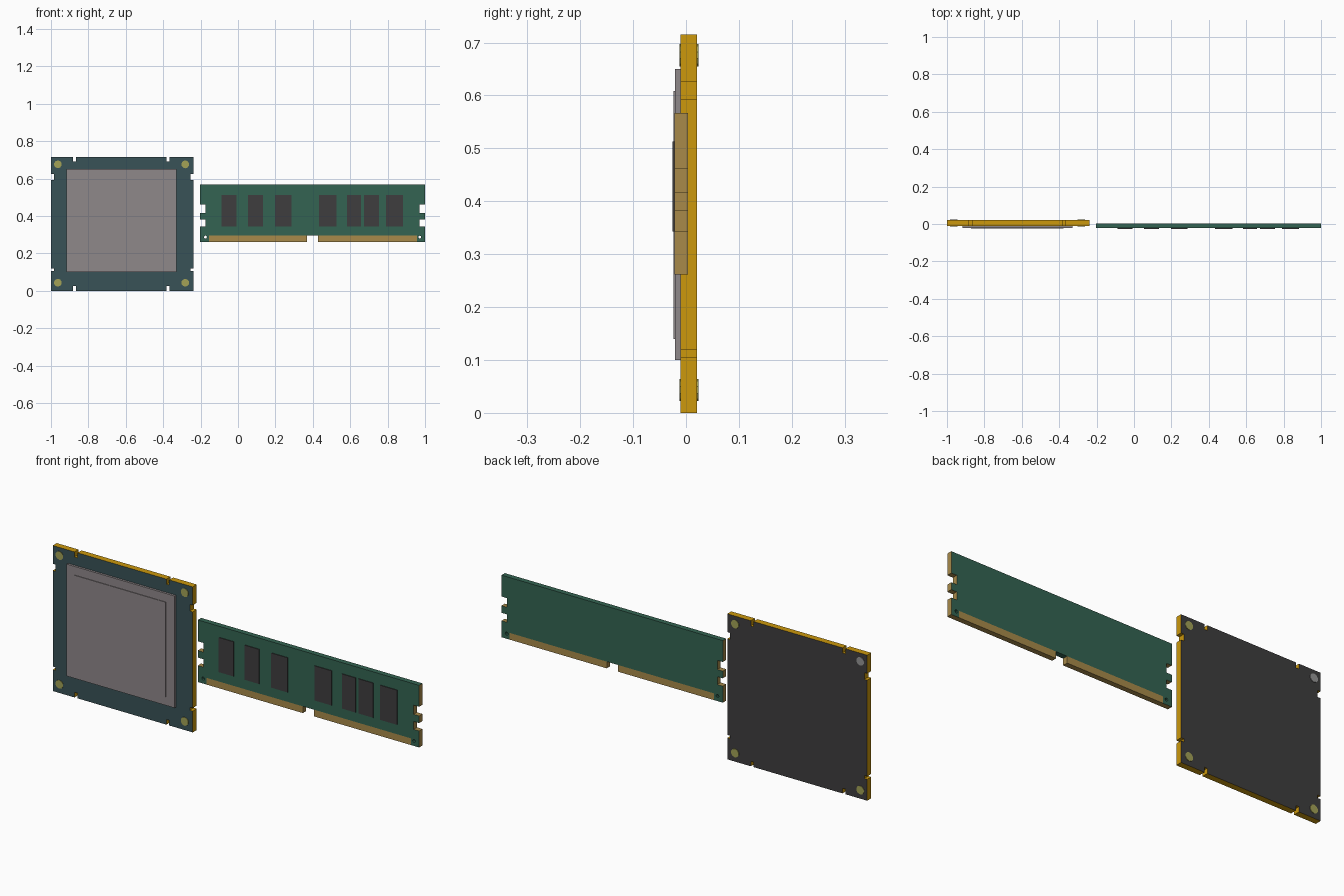
import bpy, bmesh
from math import pi
from mathutils import Matrix

cube = bpy.data.objects.get("Cube")
if cube:
    bpy.data.objects.remove(cube, do_unlink=True)


def material(name, rgb):
    """Flat material from 0-255 display values, stored as linear."""
    lin = [((c / 255 + 0.055) / 1.055) ** 2.4 for c in rgb]
    m = bpy.data.materials.new(name)
    m.use_nodes = True
    m.diffuse_color = (*lin, 1)
    bsdf = m.node_tree.nodes["Principled BSDF"]
    bsdf.inputs["Base Color"].default_value = (*lin, 1)
    bsdf.inputs["Roughness"].default_value = 0.7
    return m


TEAL = material("dark teal", (56, 82, 87))
GOLD = material("edge gold", (204, 152, 12))
CHARCOAL = material("charcoal", (62, 61, 62))
SILVER = material("warm grey metal", (143, 136, 138))
OLIVE = material("pale brass", (163, 162, 86))
PALE = material("light grey", (150, 150, 150))
GREEN = material("board green", (52, 100, 82))
BRONZE = material("contact bronze", (168, 138, 74))


def finish(name, bm, mats, rule=None):
    bmesh.ops.recalc_face_normals(bm, faces=bm.faces)
    bm.normal_update()
    if rule:
        for f in bm.faces:
            f.material_index = rule(f)
    me = bpy.data.meshes.new(name)
    bm.to_mesh(me)
    bm.free()
    for m in mats:
        me.materials.append(m)
    ob = bpy.data.objects.new(name, me)
    bpy.context.collection.objects.link(ob)
    return ob


def box(name, x, y, z, mat):
    bm = bmesh.new()
    bmesh.ops.create_cube(bm, size=1)
    for v in bm.verts:
        v.co = [(r[0] + r[1]) / 2 + c * (r[1] - r[0]) for r, c in zip((x, y, z), v.co)]
    return finish(name, bm, [mat])


def disc(name, x, z, y, radius, mat, sides=10):
    bm = bmesh.new()
    place = Matrix.Translation((x, sum(y) / 2, z)) @ Matrix.Rotation(pi / 2, 4, "X")
    bmesh.ops.create_cone(bm, cap_ends=True, segments=sides, radius1=radius,
                          radius2=radius, depth=y[1] - y[0], matrix=place)
    return finish(name, bm, [mat])


def notched_board(name, x, y, z, bottom, sides, top, mats, rule):
    """Rectangular plate whose edges carry notches given as (start, end, depth)."""
    pts = [(x[0], z[0])]
    for a, b, d in bottom:
        pts += [(a, z[0]), (a, z[0] + d), (b, z[0] + d), (b, z[0])]
    pts.append((x[1], z[0]))
    for a, b, d in sides:
        pts += [(x[1], a), (x[1] - d, a), (x[1] - d, b), (x[1], b)]
    pts.append((x[1], z[1]))
    for a, b, d in reversed(top):
        pts += [(b, z[1]), (b, z[1] - d), (a, z[1] - d), (a, z[1])]
    pts.append((x[0], z[1]))
    for a, b, d in reversed(sides):
        pts += [(x[0], b), (x[0] + d, b), (x[0] + d, a), (x[0], a)]
    bm = bmesh.new()
    face = bm.faces.new([bm.verts.new((px, y[0], pz)) for px, pz in pts])
    side = bmesh.ops.extrude_face_region(bm, geom=[face])
    moved = [g for g in side["geom"] if isinstance(g, bmesh.types.BMVert)]
    bmesh.ops.translate(bm, verts=moved, vec=(0, y[1] - y[0], 0))
    return finish(name, bm, mats, rule)


# Processor board: teal front, charcoal back, gold rim
slots = [(-0.882, -0.865, 0.025), (-0.382, -0.367, 0.025)]
notched_board("processor_board", (-1, -0.239), (-0.01, 0.021), (0, 0.715),
              slots, [(0.105, 0.12, 0.016), (0.592, 0.625, 0.016)], slots,
              [TEAL, GOLD, CHARCOAL],
              lambda f: 0 if f.normal.y < -0.5 else 2 if f.normal.y > 0.5 else 1)

# Stepped heat spreader
box("heat_spreader", (-0.917, -0.33), (-0.021, -0.01), (0.1, 0.65), SILVER)
box("heat_spreader_step", (-0.872, -0.378), (-0.024, -0.021), (0.14, 0.608), SILVER)

# Corner studs on both faces
for px, side in ((-0.963, "right"), (-0.282, "left")):
    for pz, level in ((0.043, "lower"), (0.676, "upper")):
        back = PALE if (side, level) == ("right", "upper") else OLIVE
        disc(f"front_stud_{level}_{side}", px, pz, (-0.0125, -0.009), 0.021, OLIVE)
        disc(f"back_stud_{level}_{side}", px, pz, (0.02, 0.0235), 0.021, back)

# Memory board: green faces, bronze ends
depth, base, shoulder = (-0.022, 0.004), 0.262, 0.295
board = notched_board(
    "memory_board", (-0.203, 1), depth, (base, 0.567),
    [(-0.155, 0.957, shoulder - base)],
    [(0.343, 0.382, 0.03), (0.417, 0.462, 0.03)], [], [GREEN, BRONZE],
    lambda f: int(abs(f.normal.x) > 0.5 or (abs(f.normal.z) > 0.5 and
                  f.calc_center_median().z < 0.5 and f.calc_area() < 0.01)))

# Small holes in the lower corners
for i, px in enumerate((-0.174, 0.972)):
    cutter = disc(f"hole_cutter_{i}", px, 0.287, (-0.1, 0.1), 0.008, GREEN, 8)
    cutter.hide_render = True
    cutter.hide_set(True)
    cut = board.modifiers.new("hole", "BOOLEAN")
    cut.operation, cut.object, cut.solver = "DIFFERENCE", cutter, "EXACT"

# Edge contacts either side of the key gap
for i, span in enumerate(((-0.155, 0.368), (0.428, 0.957))):
    box(f"edge_contacts_{i + 1}", span, depth, (base, shoulder), BRONZE)

# Memory chips: left edge and width
chips = [(-0.087, 0.08), (0.053, 0.08), (0.197, 0.09), (0.433, 0.094),
         (0.582, 0.075), (0.673, 0.08), (0.791, 0.091)]
for i, (px, w) in enumerate(chips):
    box(f"memory_chip_{i + 1}", (px, px + w), (-0.0255, -0.0215), (0.343, 0.513), CHARCOAL)
